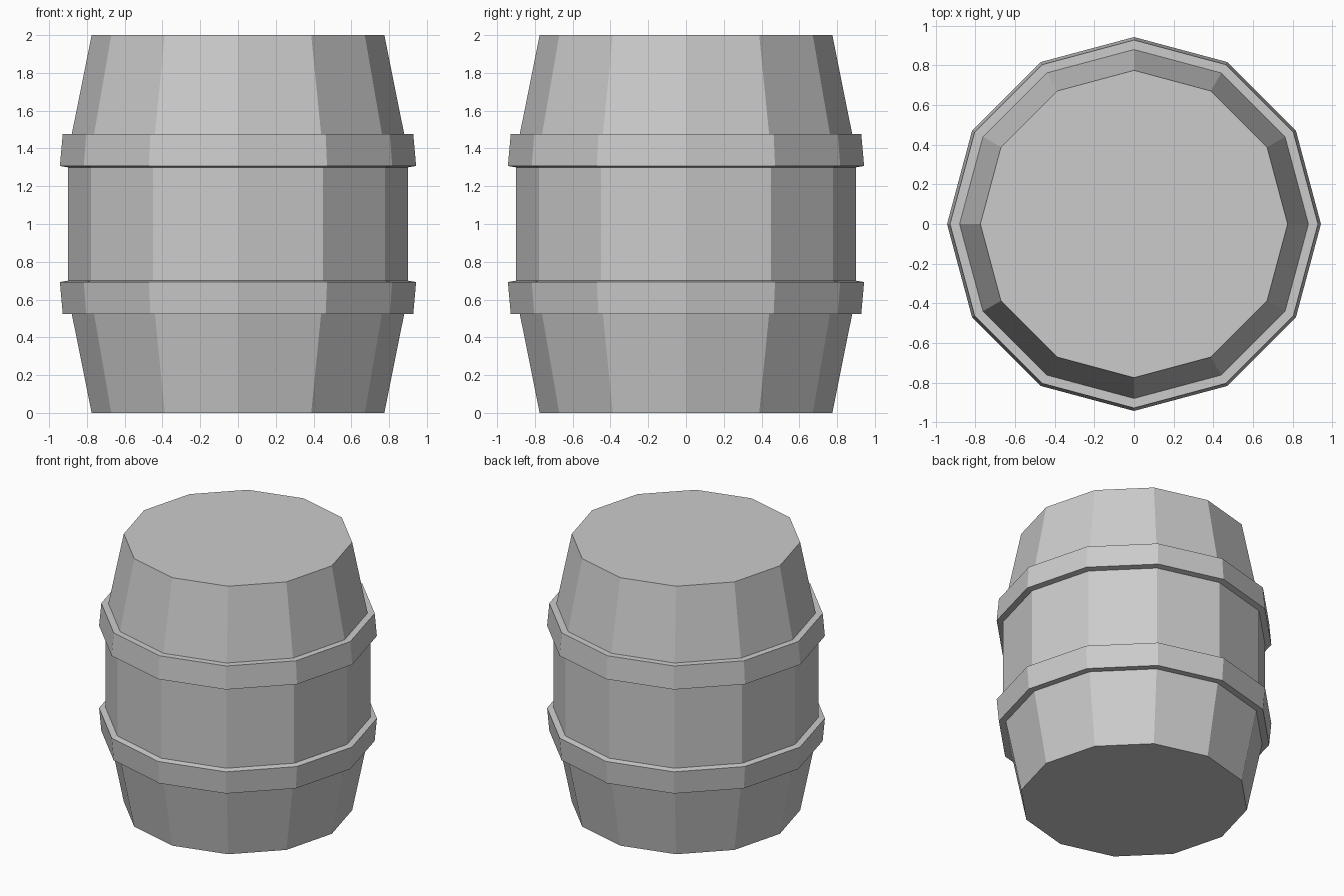
import bpy, bmesh
from math import cos, sin, pi

if "Cube" in bpy.data.objects:
    bpy.data.objects.remove(bpy.data.objects["Cube"])

SIDES = 12
HEIGHT = 2.0

# Lower half profile (radius, z): tapered staves, then the raised hoop, then the straight belly
lower = [(0.775, 0.0), (0.88, 0.524), (0.928, 0.524), (0.943, 0.693), (0.90, 0.70)]
# Mirror it for the upper half
profile = lower + [(r, HEIGHT - z) for r, z in reversed(lower)]

bm = bmesh.new()
rings = [[bm.verts.new((r * cos(2 * pi * i / SIDES), r * sin(2 * pi * i / SIDES), z))
          for i in range(SIDES)] for r, z in profile]

# Staves and hoops
for a, b in zip(rings, rings[1:]):
    for i in range(SIDES):
        j = (i + 1) % SIDES
        bm.faces.new((a[i], a[j], b[j], b[i]))

# Flat bottom and lid
bm.faces.new(rings[0][::-1])
bm.faces.new(rings[-1])

mesh = bpy.data.meshes.new("barrel")
bm.to_mesh(mesh)
bm.free()
bpy.context.collection.objects.link(bpy.data.objects.new("barrel", mesh))
